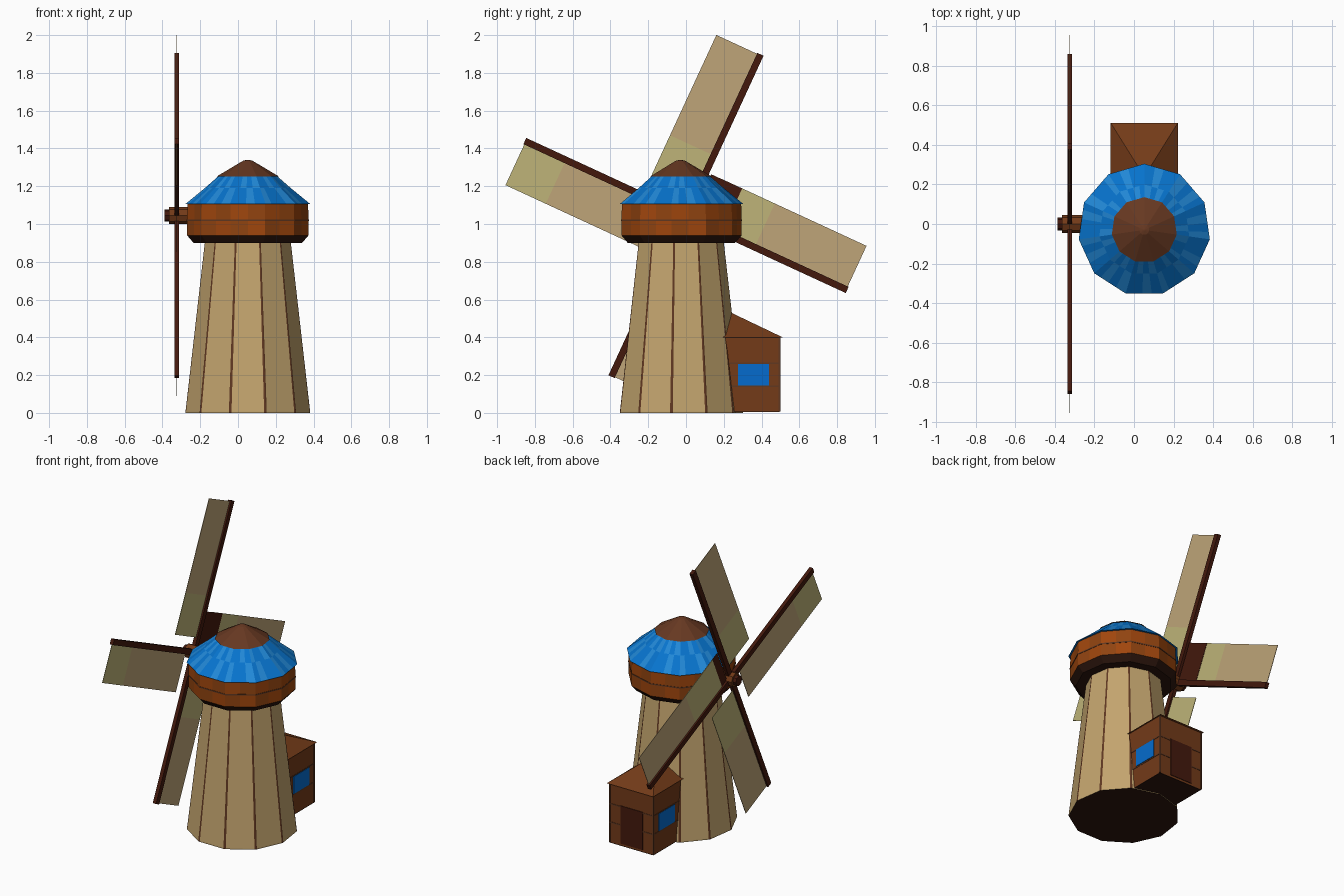
import bpy, math
from mathutils import Vector

if "Cube" in bpy.data.objects:
    bpy.data.objects.remove(bpy.data.objects["Cube"])

CX, CY, SIDES = 0.052, -0.03, 11
HUB = Vector((-0.325, 0.0, 1.045))


def mat(name, r, g, b):
    m = bpy.data.materials.new(name)
    m.diffuse_color = (r ** 2.2, g ** 2.2, b ** 2.2, 1)
    m.use_nodes = True
    m.node_tree.nodes["Principled BSDF"].inputs["Base Color"].default_value = m.diffuse_color
    return m


SAND = mat("sand", 0.76, 0.64, 0.43)
CANVAS = mat("canvas", 0.74, 0.64, 0.47)
OLIVE = mat("olive_canvas", 0.74, 0.70, 0.47)
DARK = mat("dark_wood", 0.19, 0.11, 0.08)
SPAR = mat("spar_wood", 0.27, 0.12, 0.08)
SEAM = mat("seam_wood", 0.38, 0.23, 0.15)
RUST = mat("rust_wood", 0.56, 0.27, 0.09)
RUST2 = mat("rust_wood_light", 0.62, 0.28, 0.08)
PLANK = mat("plank", 0.45, 0.24, 0.12)
PEAK = mat("peak_wood", 0.40, 0.23, 0.15)
BLUE = mat("blue", 0.06, 0.45, 0.80)
BLUE2 = mat("blue_light", 0.15, 0.53, 0.84)
PANE = mat("pane_blue", 0.05, 0.42, 0.80)


def mesh(name, verts, faces, mats, idx=None):
    me = bpy.data.meshes.new(name)
    me.from_pydata(verts, [], faces)
    for m in mats:
        me.materials.append(m)
    if idx:
        me.polygons.foreach_set("material_index", idx)
    ob = bpy.data.objects.new(name, me)
    bpy.context.collection.objects.link(ob)
    return ob


def turned(name, profile, mats, fracs=(0,), cap=None):
    """Eleven-sided lathe; each side is split at fracs, colours cycle through mats."""
    corner = [Vector((math.cos(a), math.sin(a))) for a in
              (math.pi / 2 + math.tau * i / SIDES for i in range(SIDES + 1))]
    unit = [corner[i].lerp(corner[i + 1], f) for i in range(SIDES) for f in fracs]
    n = len(unit)
    verts = [(CX + p.x * r, CY + p.y * r, z) for r, z in profile for p in unit]
    faces, idx = [], []
    for k in range(len(profile) - 1):
        for i in range(n):
            j = (i + 1) % n
            faces.append((k * n + i, k * n + j, k * n + n + j, k * n + n + i))
            idx.append((i + k) % len(mats) if len(mats) != 3 else i % 3)
    last = (len(profile) - 1) * n
    faces += [tuple(reversed(range(n))), tuple(range(last, last + n))]
    idx += [len(mats) if cap else 0] * 2
    return mesh(name, verts, faces, list(mats) + ([cap] if cap else []), idx)


def box(name, lo, hi, m, loc=(0, 0, 0), angle=0):
    v = [(x, y, z) for x in (lo[0], hi[0]) for y in (lo[1], hi[1]) for z in (lo[2], hi[2])]
    f = [(0, 1, 3, 2), (4, 6, 7, 5), (0, 4, 5, 1), (2, 3, 7, 6), (0, 2, 6, 4), (1, 5, 7, 3)]
    ob = mesh(name, v, f, [m])
    ob.location = loc
    ob.rotation_euler.x = angle
    return ob


# Tapered tower with dark corner battens
turned("tower", [(0.333, 0), (0.333, 0.008), (0.229, 0.91)], [SEAM, SAND, SEAM],
       (0, 0.04, 0.96), cap=DARK)

# Rotating cap: skirt, planked drum, two-pitch blue roof, peak
turned("cap_skirt", [(0.29, 0.90), (0.325, 0.94)], [DARK])
turned("cap_drum", [(0.325, 0.94), (0.325, 1.02), (0.322, 1.11)], [RUST, RUST2], (0, 0.5))
turned("drum_band", [(0.327, 1.016), (0.327, 1.024)], [SEAM])
turned("cap_roof", [(0.335, 1.105), (0.23, 1.19), (0.155, 1.255)],
       [BLUE, BLUE, BLUE2, BLUE, BLUE2], (0, 0.2, 0.45, 0.7))
turned("cap_peak", [(0.166, 1.252), (0.025, 1.335), (0.003, 1.34)], [PEAK])

# Axle and nose of the hub
for name, r, x0, x1, m in (("axle", 0.045, -0.365, -0.15, PLANK),
                           ("hub_nose", 0.033, -0.388, -0.36, SPAR)):
    bpy.ops.mesh.primitive_cylinder_add(vertices=8, radius=r, depth=x1 - x0,
                                        location=((x0 + x1) / 2, 0, HUB.z),
                                        rotation=(0, math.pi / 2, 0))
    bpy.context.object.name = name
    bpy.context.object.data.materials.append(m)

# Four blades: spar with two-tone sail on its counter-clockwise side
tones = [(0.35, OLIVE, CANVAS), (0.70, CANVAS, OLIVE), (0.40, OLIVE, CANVAS), (0.40, OLIVE, CANVAS)]
for i, (split, inner, outer) in enumerate(tones):
    a = math.radians(65.2 + 90 * i)
    box(f"spar_{i}", (-0.012, 0, -0.018), (0.012, 0.94, 0.018), SPAR, HUB, a)
    box(f"sail_inner_{i}", (-0.0015, 0.09, 0.01), (0.0015, split, 0.255), inner, HUB, a)
    box(f"sail_outer_{i}", (-0.0015, split, 0.01), (0.0015, 0.935, 0.255), outer, HUB, a)
box("sail_patch", (0.002, 0.03, 0.015), (0.004, 0.21, 0.254), SPAR, HUB, math.radians(-24.8))

# Shed behind the tower
X0, X1, Y1 = -0.108, 0.212, 0.495
box("shed_walls", (X0, 0.15, 0.008), (X1, Y1, 0.405), PLANK)
box("shed_floor", (X0, 0.15, 0.004), (X1, Y1, 0.008), DARK)
for z in (0.14, 0.262):
    box("shed_rail", (X0 - 0.002, 0.15, z - 0.004), (X1 + 0.002, Y1 + 0.002, z + 0.004), SEAM)
for x in (X0, X1):
    box("shed_post", (x - 0.004, Y1 - 0.006, 0.008), (x + 0.004, Y1 + 0.004, 0.405), SEAM)
    box("shed_window", (x - 0.004, 0.275, 0.145), (x + 0.004, 0.44, 0.26), PANE)
box("shed_door", (-0.03, Y1, 0.02), (0.13, Y1 + 0.004, 0.27), SPAR)

# Shed roof: hipped slopes rising to a peak at the tower wall
mesh("shed_roof", [(X0 - 0.01, 0.15, 0.40), (X1 + 0.01, 0.15, 0.40), (X1 + 0.01, 0.512, 0.40),
                   (X0 - 0.01, 0.512, 0.40), (CX, 0.24, 0.53)],
     [(3, 2, 1, 0), (0, 1, 4), (1, 2, 4), (2, 3, 4), (3, 0, 4)], [PLANK])
